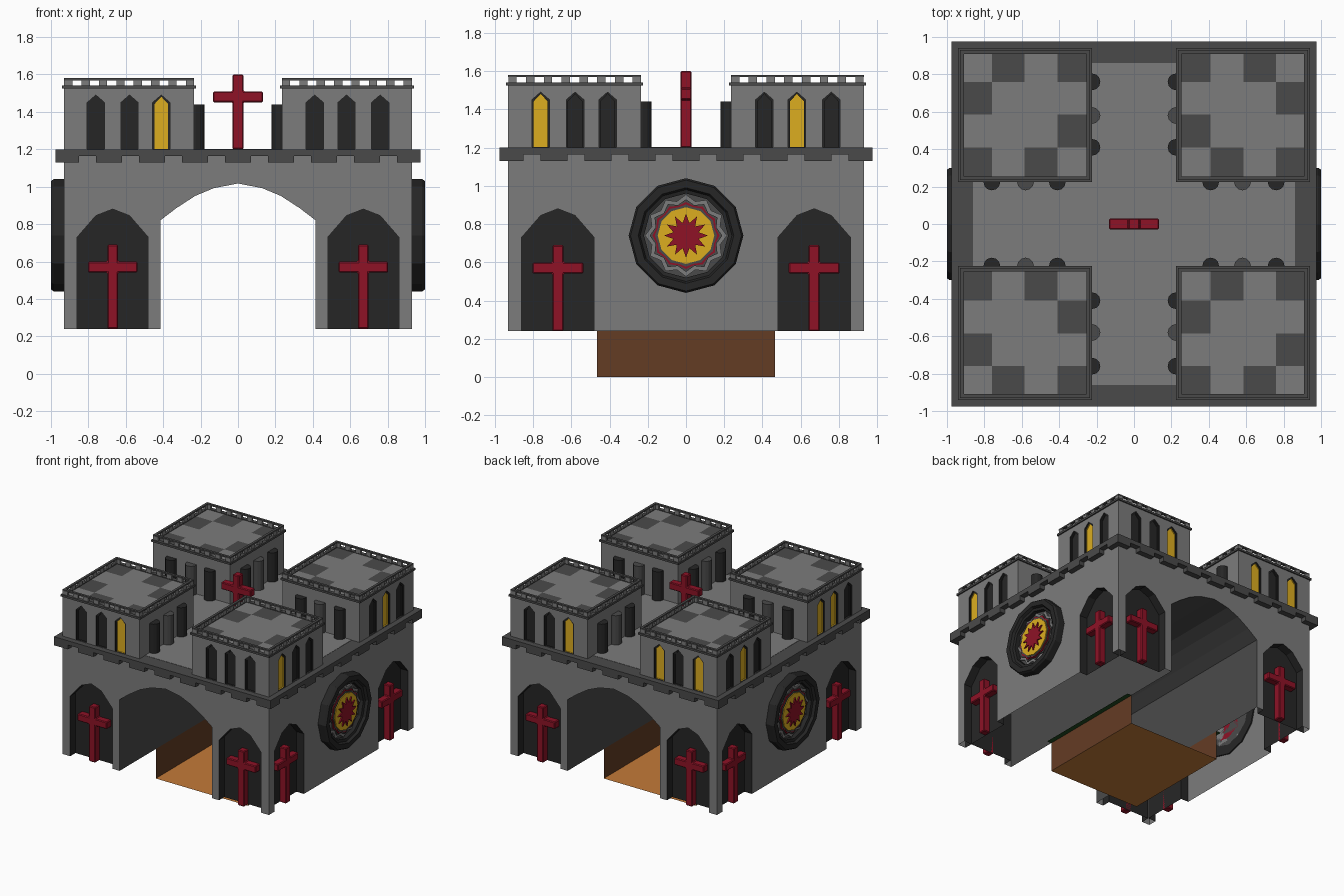
import bpy, bmesh, math
from mathutils import Matrix

if "Cube" in bpy.data.objects:
    bpy.data.objects.remove(bpy.data.objects["Cube"])

def colour(name, hexa):
    m = bpy.data.materials.new(name)
    c = [int(hexa[i:i + 2], 16) / 255 for i in (0, 2, 4)]
    m.diffuse_color = [((v + .055) / 1.055) ** 2.4 if v > .04 else v / 12.92 for v in c] + [1]
    m.use_nodes = True
    m.node_tree.nodes["Principled BSDF"].inputs["Base Color"].default_value = m.diffuse_color
    return m

# One shared palette; parts refer to it by index
MATS = [colour(n, h) for n, h in (("stone", "7C7C7C"), ("trim", "4A4A4A"), ("dark_stone", "262626"),
        ("gold", "DCAE20"), ("red", "8E1226"), ("brown", "C47A38"), ("grass", "1F4A1F"),
        ("dark_brown", "643C24"))]
STONE, TRIM, DARK, GOLD, RED, BROWN, GRASS, EARTH = range(8)

def side(k, u, d, z):
    """Point u along, d out from and z up on wall k (front, right, back, left)."""
    return ((u, -d, z), (d, u, z), (-u, d, z), (-d, -u, z))[k]

def prism(bm, k, pts, d0, d1, mat):
    a = [bm.verts.new(side(k, u, d0, z)) for u, z in pts]
    b = [bm.verts.new(side(k, u, d1, z)) for u, z in pts]
    n = len(pts)
    fs = [bm.faces.new(a), bm.faces.new(b[::-1])]
    fs += [bm.faces.new((a[i], b[i], b[(i + 1) % n], a[(i + 1) % n])) for i in range(n)]
    for f in fs:
        f.material_index = mat

def box(bm, x0, x1, y0, y1, z0, z1, mat=STONE):
    prism(bm, 0, [(x0, z0), (x1, z0), (x1, z1), (x0, z1)], -y0, -y1, mat)

def quad(bm, pts, mat):
    bm.faces.new([bm.verts.new(p) for p in pts]).material_index = mat

def finish(name, bm, solid=True):
    if solid:
        bmesh.ops.recalc_face_normals(bm, faces=bm.faces)
    me = bpy.data.meshes.new(name)
    bm.to_mesh(me)
    bm.free()
    for m in MATS:
        me.materials.append(m)
    ob = bpy.data.objects.new(name, me)
    bpy.context.collection.objects.link(ob)
    return ob

def cut(ob, cutter):
    mod = ob.modifiers.new("cut", 'BOOLEAN')
    mod.operation, mod.solver, mod.object = 'DIFFERENCE', 'EXACT', cutter
    bpy.context.view_layer.update()
    me = bpy.data.meshes.new_from_object(ob.evaluated_get(bpy.context.evaluated_depsgraph_get()))
    ob.modifiers.clear()
    ob.data = me
    bpy.data.objects.remove(cutter)

# Main hall with a vaulted passage and pointed niches
bm = bmesh.new()
box(bm, -.93, .93, -.93, .93, .24, 1.165)
hall = finish("main_hall", bm)
bm = bmesh.new()
half = [(.415, .82), (.33, .885), (.23, .95), (.13, .992), (0, 1.017)]
prism(bm, 0, [(-.415, .1), (.415, .1)] + half + [(-x, z) for x, z in half[-2::-1]], -1.1, 1.1, TRIM)
cut(hall, finish("passage_cutter", bm))
bm = bmesh.new()
for k in range(4):
    for c in (-.67, .67):
        prism(bm, k, [(c + u, z) for u, z in ((-.19, .1), (.19, .1), (.19, .73), (.09, .845),
                      (0, .88), (-.09, .845), (-.19, .73))], .862, 1.0, DARK)
cut(hall, finish("niche_cutter", bm))

# The hall is a hollow shell, open underneath
bm = bmesh.new()
bm.from_mesh(hall.data)
bmesh.ops.delete(bm, geom=[f for f in bm.faces if all(v.co.z < .245 for v in f.verts)],
                 context='FACES')
bm.to_mesh(hall.data)
bm.free()

# Crosses: one in each niche and one on the roof
def cross(name, k, c, d, z0, z1, arm):
    bm = bmesh.new()
    w, a = .029, .133
    prism(bm, k, [(c - w, z0), (c + w, z0), (c + w, arm - w), (c + a, arm - w), (c + a, arm + w),
                  (c + w, arm + w), (c + w, z1), (c - w, z1), (c - w, arm + w), (c - a, arm + w),
                  (c - a, arm - w), (c - w, arm - w)], d - .03, d + .03, RED)
    ob = finish(name, bm)
    b = ob.modifiers.new("bevel", 'BEVEL')
    b.width, b.segments = .006, 1

for k in range(4):
    for c in (-.67, .67):
        cross("niche_cross", k, c, .892, .24, .69, .57)
cross("roof_cross", 0, 0, 0, 1.2, 1.6, 1.48)

# Cornice with hanging teeth, and the deck
bm = bmesh.new()
box(bm, -.975, .975, -.975, .975, 1.165, 1.2, TRIM)
for k in range(4):
    for i in range(-4, 5):
        u0, u1 = max(i * .23 - .07, -.975), min(i * .23 + .07, .975)
        prism(bm, k, [(u0, 1.13), (u1, 1.13), (u1, 1.166), (u0, 1.166)], .925, .975, TRIM)
finish("cornice", bm)
bm = bmesh.new()
box(bm, -.86, .86, -.86, .86, 1.19, 1.202)
finish("deck", bm)

# Four corner towers with recessed lancet windows
SLOTS = (.41, .58, .76)
LIT = ({-.41}, {-.76, .58}, {-.41, .41, .76}, {-.58, .41, .58})
bm = bmesh.new()
for sx in (-1, 1):
    for sy in (-1, 1):
        box(bm, *sorted((sx * .235, sx * .93)), *sorted((sy * .235, sy * .93)), 1.195, 1.53)
towers = finish("towers", bm)
for inset, depth in ((0, .92), (.009, .912)):       # stepped dark frame, then the pane
    bm = bmesh.new()
    for k in range(4):
        for u in [s * v for s in (-1, 1) for v in SLOTS]:
            w = .046 - inset
            prism(bm, k, [(u - w, 1.202), (u + w, 1.202), (u + w, 1.45 - inset), (u, 1.49 - inset),
                  (u - w, 1.45 - inset)], depth, 1.0, GOLD if inset and u in LIT[k] else DARK)
    cut(towers, finish("window_cutter", bm))

# Half-round columns on the inner tower walls
bm = bmesh.new()
for sx in (-1, 1):
    for sy in (-1, 1):
        for s in SLOTS:
            for x, y in ((.225, s), (s, .225)):
                r = bmesh.ops.create_cone(bm, cap_ends=True, segments=12, radius1=.045, radius2=.045,
                        depth=.24, matrix=Matrix.Translation((sx * x, sy * y, 1.32)))
                for f in {f for v in r["verts"] for f in v.link_faces}:
                    f.material_index = TRIM if s == .58 else DARK
finish("inner_columns", bm)

# Tower parapets: ledge, little posts, top rail
def frame(bm, sx, sy, lo, hi, w, z0, z1):
    for a, b in ((lo, lo + w), (hi - w, hi)):
        box(bm, *sorted((sx * a, sx * b)), *sorted((sy * lo, sy * hi)), z0, z1, TRIM)
        box(bm, *sorted((sx * (lo + w), sx * (hi - w))), *sorted((sy * a, sy * b)), z0, z1, TRIM)

bm = bmesh.new()
for sx in (-1, 1):
    for sy in (-1, 1):
        frame(bm, sx, sy, .225, .94, .03, 1.524, 1.54)
        frame(bm, sx, sy, .235, .93, .02, 1.568, 1.58)
        for i in range(8):
            p = .257 + i * .0929
            for e in (.245, .92):
                for x, y, wx, wy in ((p, e, .022, .009), (e, p, .009, .022)):
                    box(bm, sx * x - wx, sx * x + wx, sy * y - wy, sy * y + wy, 1.538, 1.57)
finish("parapets", bm)

# Chequered roof tiles, mirrored over the four towers
E = (.255, .41, .585, .76, .91)
SHADE = {(2, 3), (0, 3), (3, 2), (0, 1), (3, 0), (1, 0)}
bm = bmesh.new()
for sx in (-1, 1):
    for sy in (-1, 1):
        for i in range(4):
            for j in range(4):
                p = [(sx * E[a], sy * E[b], 1.534) for a, b in
                     ((i, j), (i + 1, j), (i + 1, j + 1), (i, j + 1))]
                quad(bm, p if sx * sy > 0 else p[::-1], TRIM if (i, j) in SHADE else STONE)
finish("roof_tiles", bm, False)

# Rose windows on the right and left walls
def star(r1, r2, n=24):
    return [((r1, r2)[i % 2] * math.sin(2 * math.pi * i / n),
             .74 + (r1, r2)[i % 2] * math.cos(2 * math.pi * i / n)) for i in range(n)]

bm = bmesh.new()
C = math.cos(math.pi / 12)
for k in (1, 3):
    # moulded twelve-sided rim, lofted through (radius, depth) steps
    loops = [[bm.verts.new(side(k, u, d, z)) for u, z in star(r, r, 12)] for r, d in
             ((.3, .92), (.3, .985), (.29, 1.0), (.25, 1.0), (.24, .98), (.22, .975), (.22, .92))]
    for a, b in zip(loops, loops[1:] + loops[:1]):
        for i in range(12):
            j = (i + 1) % 12
            bm.faces.new((a[i], a[j], b[j], b[i])).material_index = DARK
    for r1, r2, d, m in ((.222, .222 * C, .94, TRIM), (.215, .185, .952, STONE), (.19, .165, .96, TRIM),
                         (.175, .16, .966, RED), (.163, .153, .97, TRIM),
                         (.148, .148 * C, .976, GOLD), (.115, .068, .986, RED)):
        prism(bm, k, star(r1, r2), .92, d, m)
finish("rose_windows", bm)

# Sunken road channel below the passage, with grass verges
bm = bmesh.new()
X, Y = .415, .465
quad(bm, [(-X, -Y, 0), (X, -Y, 0), (X, Y, 0), (-X, Y, 0)], BROWN)
for s in (-1, 1):
    p = [(s * X, -Y, 0), (s * X, Y, 0), (s * X, Y, .24), (s * X, -Y, .24)]
    quad(bm, p if s < 0 else p[::-1], EARTH)
finish("road_channel", bm, False)
bm = bmesh.new()
for s in (-1, 1):
    x0, x1 = sorted((s * X, s * (X + .04)))
    quad(bm, [(x0, -Y, .24), (x1, -Y, .24), (x1, Y, .24), (x0, Y, .24)], GRASS)
finish("grass_verges", bm, False)
